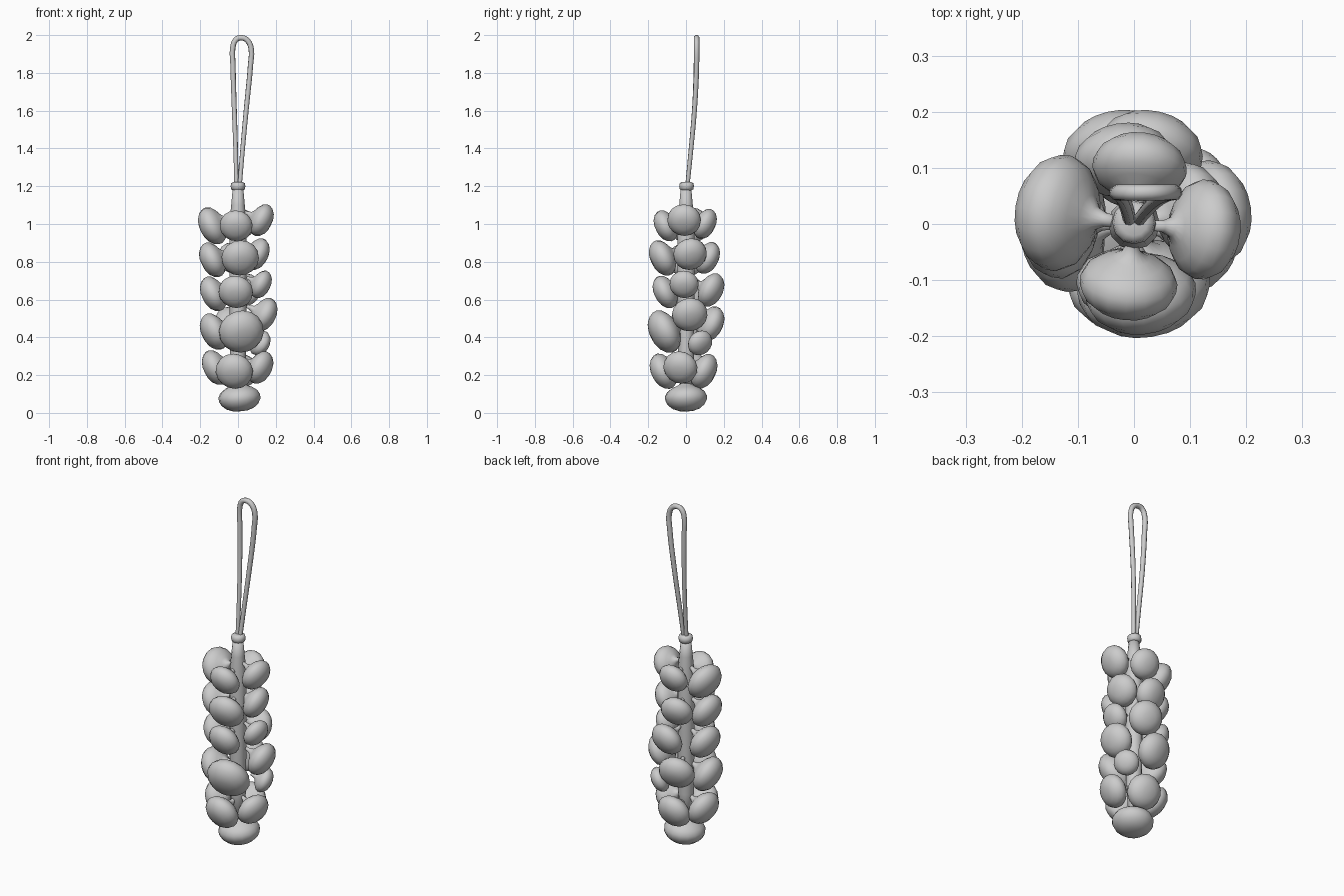
import bpy, bmesh, math
from mathutils import Vector, Matrix

if "Cube" in bpy.data.objects:
    bpy.data.objects.remove(bpy.data.objects["Cube"])


def lathe(name, profile, segs, matrix):
    """Spin (radius, height) points around local z into a smooth closed part."""
    bm = bmesh.new()
    rings = []
    for r, h in profile:
        rings.append([bm.verts.new((r * math.cos(2 * math.pi * i / segs),
                                    r * math.sin(2 * math.pi * i / segs), h))
                      for i in range(segs)])
    for a, b in zip(rings, rings[1:]):
        for i in range(segs):
            j = (i + 1) % segs
            bm.faces.new((a[i], a[j], b[j], b[i]))
    bm.faces.new(rings[0][::-1])
    bm.faces.new(rings[-1])
    bmesh.ops.recalc_face_normals(bm, faces=bm.faces)
    bm.transform(matrix)
    mesh = bpy.data.meshes.new(name)
    bm.to_mesh(mesh)
    bm.free()
    for p in mesh.polygons:
        p.use_smooth = True
    ob = bpy.data.objects.new(name, mesh)
    bpy.context.collection.objects.link(ob)
    return ob


# Bulb profile for unit radius: base at -z, pinched neck at +z
BULB = [(0.06, -0.62), (0.35, -0.60), (0.64, -0.50), (0.87, -0.31), (0.98, -0.10),
        (0.99, 0.10), (0.88, 0.31), (0.65, 0.48), (0.38, 0.60), (0.20, 0.72),
        (0.12, 0.90), (0.10, 1.10)]


def bulb(name, centre, base_dir, r):
    rot = (-Vector(base_dir)).to_track_quat('Z', 'Y').to_matrix().to_4x4()
    lathe(name, BULB, 16, Matrix.Translation(centre) @ rot @ Matrix.Scale(r, 4))


# Columns of bulbs: (height, outer reach, radius, sideways shift)
columns = {
    "front": ((0, -1), (1, 0), [(0.99, 0.17, 0.088, -0.01), (0.82, 0.195, 0.10, 0.012),
                                (0.64, 0.175, 0.092, -0.012), (0.43, 0.20, 0.12, 0.018),
                                (0.22, 0.19, 0.10, -0.02)]),
    "right": ((1, 0), (0, 1), [(1.02, 0.188, 0.09, -0.01), (0.84, 0.165, 0.09, 0.022),
                               (0.68, 0.178, 0.078, -0.01), (0.52, 0.207, 0.095, 0.02),
                               (0.37, 0.165, 0.07, 0.075), (0.24, 0.184, 0.092, -0.03)]),
    "back": ((0, 1), (1, 0), [(1.00, 0.162, 0.085, 0.01), (0.82, 0.178, 0.09, -0.02),
                              (0.65, 0.20, 0.095, 0.03), (0.47, 0.20, 0.10, -0.03),
                              (0.22, 0.165, 0.098, 0.01)]),
    "left": ((-1, 0), (0, 1), [(0.99, 0.21, 0.105, 0.02), (0.81, 0.205, 0.098, 0.0),
                               (0.63, 0.20, 0.098, 0.01), (0.43, 0.20, 0.103, -0.02),
                               (0.24, 0.19, 0.098, 0.01)]),
}
TILT = math.radians(26)
for side, (out, across, rows) in columns.items():
    for n, (z, reach, r, shift) in enumerate(rows):
        d = reach - 0.71 * r
        c = Vector((out[0] * d + across[0] * shift, out[1] * d + across[1] * shift, z))
        flat = Vector((c.x, c.y, 0)).normalized()
        axis = flat * math.cos(TILT) + Vector((0, 0, -math.sin(TILT)))
        bulb(f"{side}_bulb_{n + 1}", c, axis, r)

# Bottom bulb hanging from the stem end
bulb("bottom_bulb", (0.008, 0.0, 0.078), (0.08, 0.03, -1), 0.112)

# Central stem and binding ring
lathe("stem", [(0.03, 0.12), (0.042, 0.3), (0.046, 0.7), (0.046, 1.0),
               (0.036, 1.1), (0.028, 1.19)], 12, Matrix.Identity(4))
lathe("binding_ring", [(0.026, 1.178), (0.036, 1.184), (0.039, 1.20),
                       (0.036, 1.216), (0.024, 1.222)], 12, Matrix.Translation((0, 0.003, 0)))

# Hanging loop
pts = [(-0.008, 0.005, 1.18), (-0.012, 0.025, 1.38), (-0.02, 0.046, 1.62),
       (-0.027, 0.055, 1.85), (-0.028, 0.056, 1.93), (-0.012, 0.056, 1.975),
       (0.016, 0.056, 1.986), (0.05, 0.056, 1.972), (0.07, 0.056, 1.925),
       (0.067, 0.056, 1.85), (0.045, 0.046, 1.62), (0.023, 0.025, 1.38),
       (0.007, 0.005, 1.18)]
cu = bpy.data.curves.new("hanging_loop", 'CURVE')
cu.dimensions = '3D'
cu.bevel_depth = 0.0135
cu.bevel_resolution = 2
cu.resolution_u = 3
cu.use_fill_caps = True
sp = cu.splines.new('BEZIER')
sp.bezier_points.add(len(pts) - 1)
for bp, p in zip(sp.bezier_points, pts):
    bp.co = p
    bp.handle_left_type = bp.handle_right_type = 'AUTO'
    bp.radius = 0.85 + 0.25 * (p[2] - 1.18) / 0.8
loop = bpy.data.objects.new("hanging_loop", cu)
bpy.context.collection.objects.link(loop)
